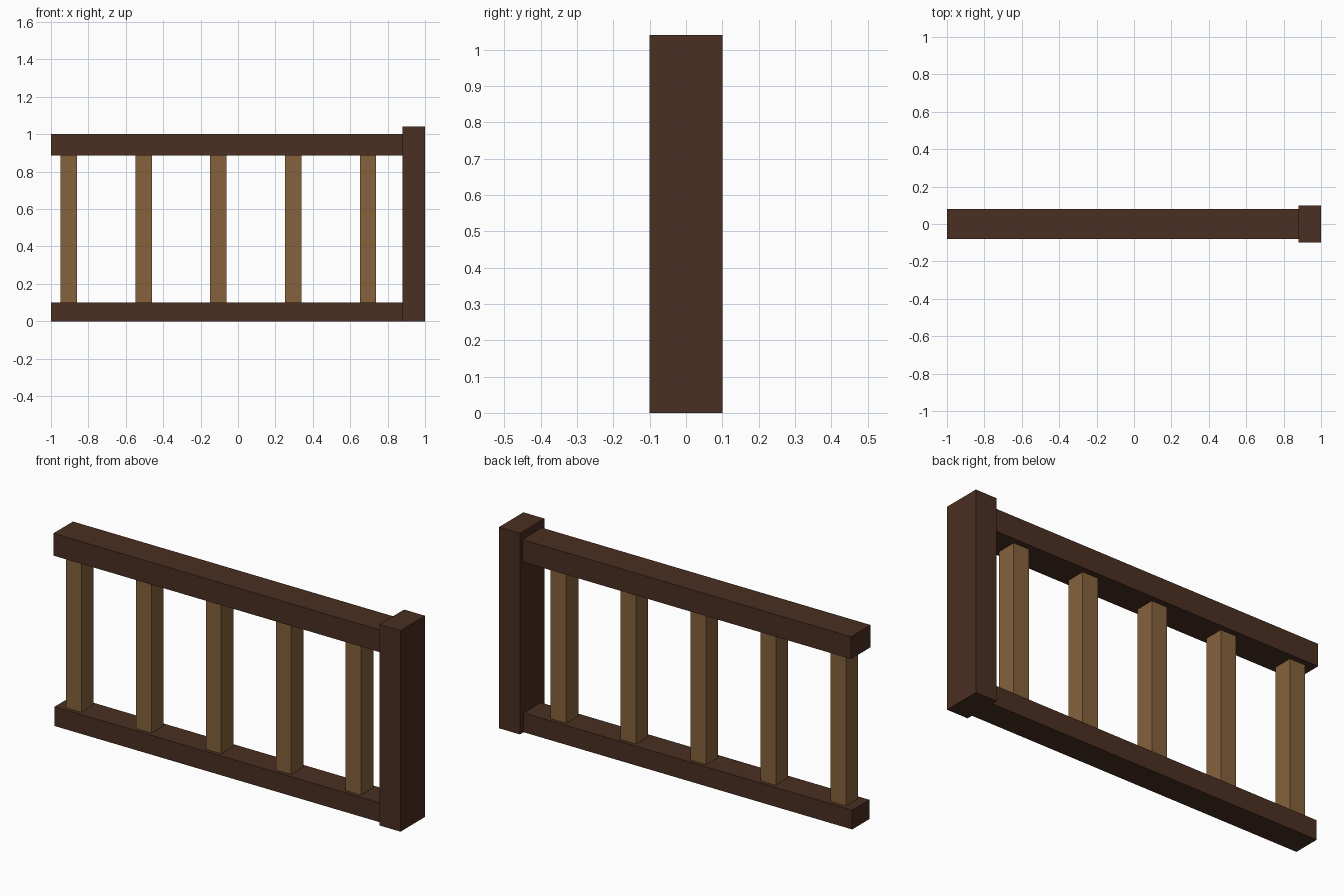
import bpy

if "Cube" in bpy.data.objects:
    bpy.data.objects.remove(bpy.data.objects["Cube"])


def material(name, color):
    mat = bpy.data.materials.new(name)
    mat.diffuse_color = (*color, 1)
    mat.use_nodes = True
    mat.node_tree.nodes["Principled BSDF"].inputs["Base Color"].default_value = mat.diffuse_color
    return mat


dark_wood = material("dark_wood", (0.069, 0.028, 0.016))
light_wood = material("light_wood", (0.24, 0.122, 0.045))


def box(name, x, y, z, mat):
    """Box from (min, max) ranges on each axis."""
    ranges = (x, y, z)
    bpy.ops.mesh.primitive_cube_add(size=1, location=[(a + b) / 2 for a, b in ranges])
    obj = bpy.context.object
    obj.name = name
    obj.scale = [b - a for a, b in ranges]
    bpy.ops.object.transform_apply(location=False, rotation=False, scale=True)
    obj.data.materials.append(mat)
    return obj


# End post
box("end_post", (0.88, 1.0), (-0.1, 0.1), (0, 1.04), dark_wood)

# Rails running into the post
box("bottom_rail", (-1.0, 0.88), (-0.07, 0.07), (0, 0.1), dark_wood)
box("top_rail", (-1.0, 0.88), (-0.08, 0.08), (0.885, 1.0), dark_wood)

# Evenly spaced balusters
for i in range(5):
    cx = -0.905 + 0.4 * i
    box(f"baluster_{i + 1}", (cx - 0.044, cx + 0.044), (-0.05, 0.05), (0.1, 0.885), light_wood)
